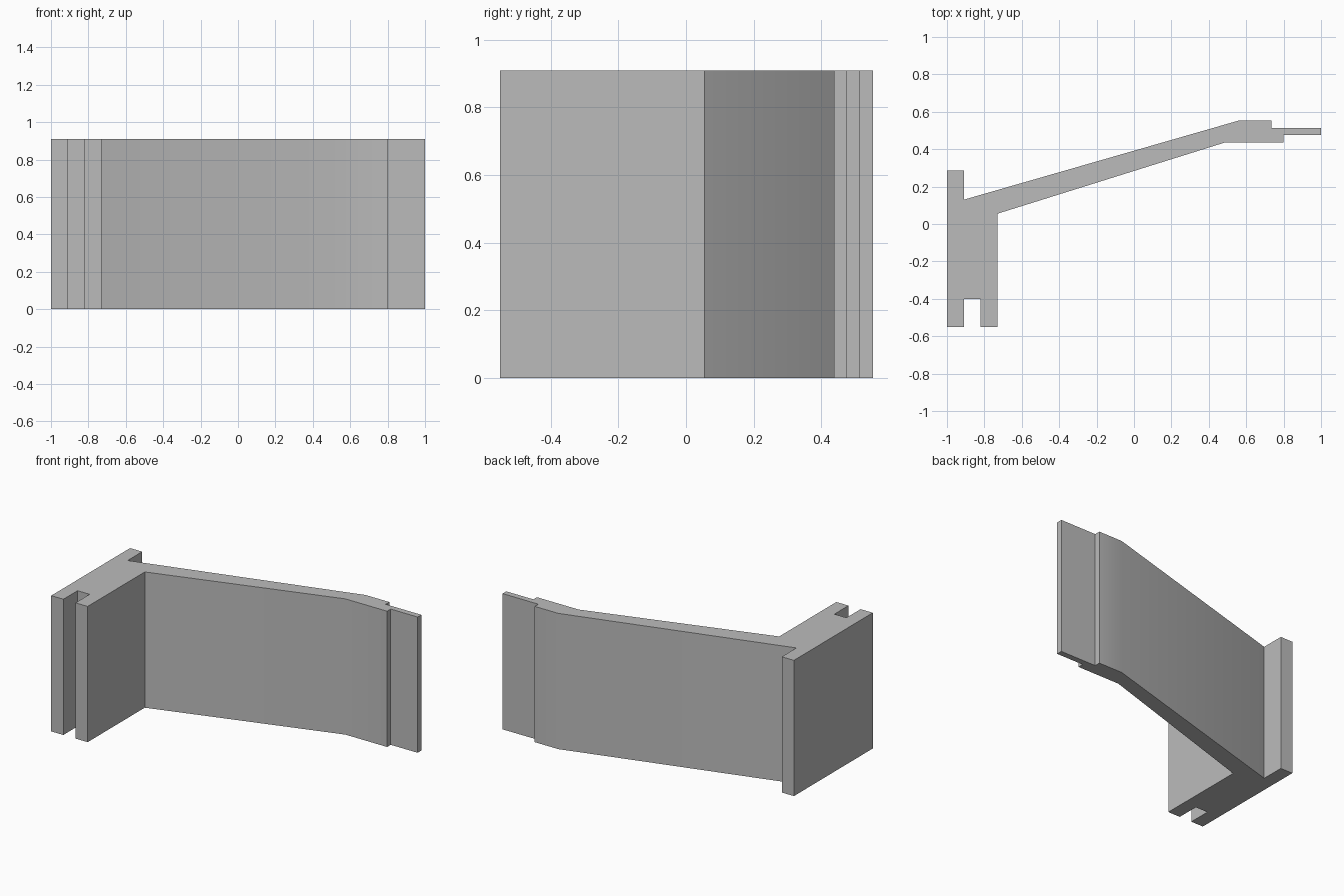
import bpy
import bmesh
import math

if "Cube" in bpy.data.objects:
    bpy.data.objects.remove(bpy.data.objects["Cube"], do_unlink=True)

HEIGHT = 0.91


def make_material(name, rgb):
    mat = bpy.data.materials.new(name)
    mat.use_nodes = True
    mat.diffuse_color = (*rgb, 1)
    mat.node_tree.nodes["Principled BSDF"].inputs["Base Color"].default_value = (*rgb, 1)
    return mat


def extrude_profile(name, outline, height, mat):
    """Extrude a flat counter-clockwise outline upward from the ground."""
    bm = bmesh.new()
    base = bm.faces.new([bm.verts.new((x, y, 0)) for x, y in outline])
    top = bmesh.ops.extrude_face_region(bm, geom=[base], use_keep_orig=True)
    verts = [g for g in top["geom"] if isinstance(g, bmesh.types.BMVert)]
    bmesh.ops.translate(bm, verts=verts, vec=(0, 0, height))
    bmesh.ops.recalc_face_normals(bm, faces=bm.faces[:])
    mesh = bpy.data.meshes.new(name)
    bm.to_mesh(mesh)
    bm.free()
    mesh.materials.append(mat)
    obj = bpy.data.objects.new(name, mesh)
    bpy.context.collection.objects.link(obj)
    return obj


# Grooved foot with a rear flange
foot_front = [(-1, -0.55), (-0.91, -0.55), (-0.91, -0.4),
              (-0.82, -0.4), (-0.82, -0.55), (-0.73, -0.55)]
foot_back = [(-0.91, 0.285), (-1, 0.285)]

# Slanted web, bending into the stepped tongue
web_front = [(-0.73, 0.055), (0.49, 0.437)]
tongue = [(0.8, 0.437), (0.8, 0.475), (1, 0.475),
          (1, 0.514), (0.735, 0.514), (0.735, 0.553)]
web_back = [(0.56, 0.553), (-0.91, 0.13)]

grey = make_material("plain grey", (0.5, 0.5, 0.5))
bracket = extrude_profile("bracket_profile",
                          foot_front + web_front + tongue + web_back + foot_back,
                          HEIGHT, grey)

# Soften only the shallow bends
bpy.ops.object.select_all(action="DESELECT")
bracket.select_set(True)
bpy.context.view_layer.objects.active = bracket
bpy.ops.object.shade_smooth_by_angle(angle=math.radians(30))
